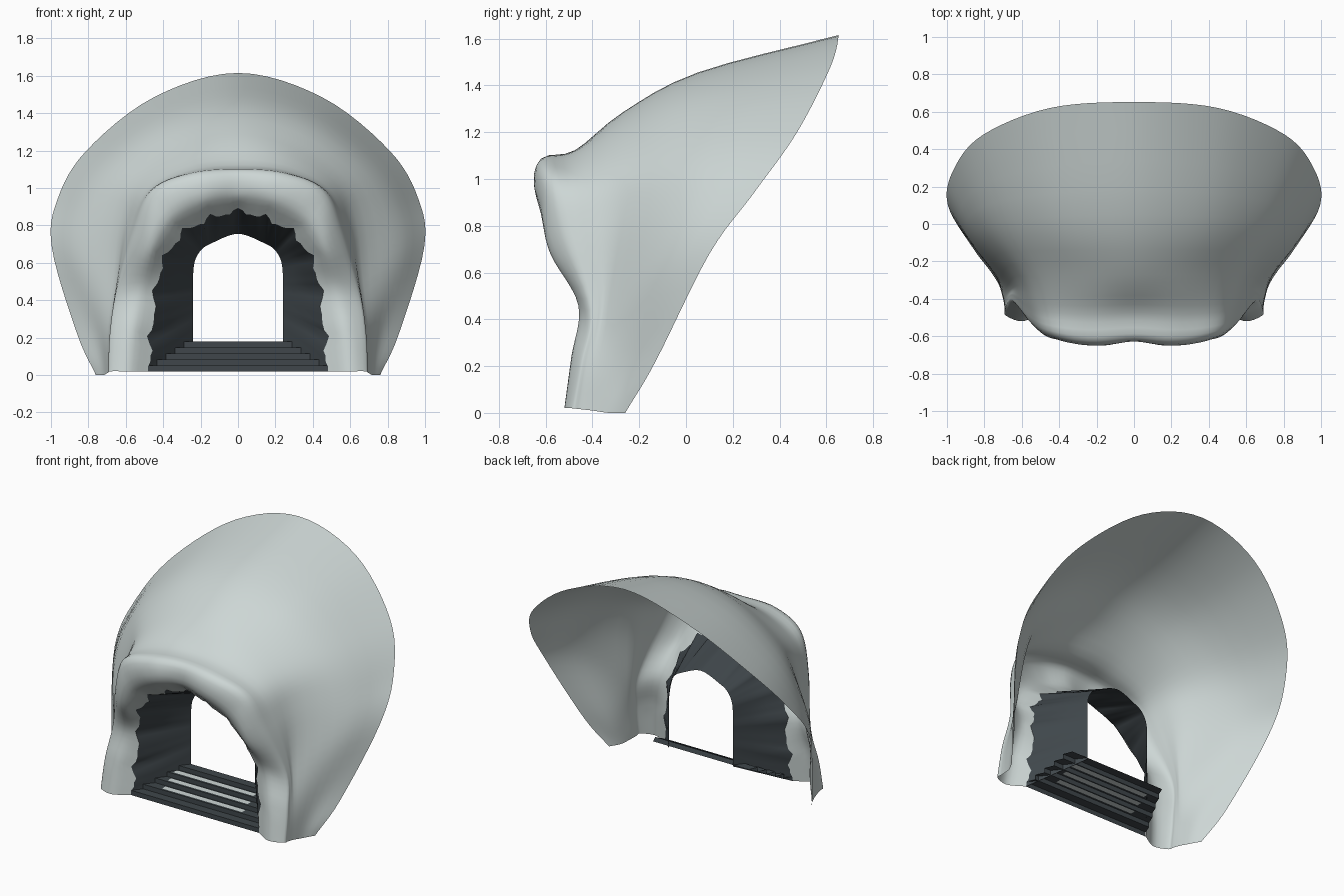
import bpy, math
from mathutils import Vector

if "Cube" in bpy.data.objects:
    bpy.data.objects.remove(bpy.data.objects["Cube"])


def material(name, rgb):
    m = bpy.data.materials.new(name)
    m.diffuse_color = (*rgb, 1)
    m.use_nodes = True
    m.node_tree.nodes["Principled BSDF"].inputs["Base Color"].default_value = m.diffuse_color
    return m


ROCK = material("pale rock", (0.61, 0.675, 0.665))
DARK = material("dark slate", (0.05, 0.062, 0.07))


def make(name, verts, faces, mats, smooth=True):
    me = bpy.data.meshes.new(name)
    me.from_pydata([tuple(v) for v in verts], [], faces)
    for m in mats:
        me.materials.append(m)
    me.update()
    ob = bpy.data.objects.new(name, me)
    bpy.context.collection.objects.link(ob)
    for p in me.polygons:
        p.use_smooth = smooth
    return ob


def spline(pts, n):
    """Catmull-Rom curve through pts, n segments per span."""
    p = [2 * pts[0] - pts[1]] + list(pts) + [2 * pts[-1] - pts[-2]]
    out = []
    for i in range(1, len(p) - 2):
        a, b, c, d = p[i - 1:i + 3]
        for k in range(n):
            t = k / n
            out.append(0.5 * (2 * b + (c - a) * t + (2 * a - 5 * b + 4 * c - d) * t * t
                              + (3 * b - a - 3 * c + d) * t ** 3))
    return out + [pts[-1]]


def arch(half, n):
    """Mirror a right-hand half arch (foot to apex) and smooth it."""
    pts = [Vector(p) for p in half]
    left = [Vector((-p.x, p.y, p.z)) for p in pts[:-1]]
    return spline(pts + left[::-1], n)


def loft(name, rings, mat):
    n = len(rings[0])
    verts = [v for r in rings for v in r]
    faces = [(i * n + j, i * n + j + 1, (i + 1) * n + j + 1, (i + 1) * n + j)
             for i in range(len(rings) - 1) for j in range(n - 1)]
    return make(name, verts, faces, [mat])


# Rock shell: half arches from the rear rim, over the brow, to the inner lip
rim = [(.76, -.26, 0), (.86, -.13, .22), (.995, .1, .68), (.965, .29, .94),
       (.81, .475, 1.2), (.45, .62, 1.485), (0, .652, 1.615)]
crown = [(.72, -.33, 0), (.76, -.24, .22), (.86, -.11, .62), (.83, -.02, .9),
         (.68, .02, 1.14), (.38, .04, 1.36), (0, .05, 1.455)]
neck = [(.7, -.4, .01), (.7, -.37, .22), (.67, -.32, .5), (.63, -.28, .84),
        (.53, -.28, 1.05), (.28, -.27, 1.22), (0, -.27, 1.285)]
brow = [(.685, -.49, .02), (.675, -.455, .22), (.64, -.42, .44), (.55, -.53, .75),
        (.45, -.59, .98), (.24, -.625, 1.07), (0, -.61, 1.09)]
face = [(.59, -.52, .02), (.57, -.49, .24), (.53, -.46, .46), (.47, -.58, .68),
        (.37, -.62, .85), (.18, -.645, .95), (0, -.62, .97)]
lip = [(.48, -.46, .02), (.465, -.44, .2), (.44, -.44, .45), (.39, -.5, .63),
       (.28, -.53, .77), (.14, -.54, .84), (0, -.53, .875)]
N = 6
# Ledge just behind the brow, dipping towards the crown of the arch
shelf = [Vector(a).lerp(Vector(b), .6) for a, b in zip(neck, brow)]
for i, p in enumerate(shelf):
    p.z -= .045 * max(0, i - 2) / 4
arches = [arch(h, N) for h in (rim, crown, neck, shelf, brow, face, lip)]

# Ragged edge where the rock meets the tunnel
count = len(arches[0])
for j in range(1, count - 1):
    w = abs(j - (count - 1) / 2)
    amt = 0.13 * math.sin(w * 1.05 + 1.5) + 0.08 * math.sin(w * 2.1 + 1)
    arches[-1][j] = arches[-1][j].lerp(arches[-2][j], amt)

columns = [spline([r[j] for r in arches], 4) for j in range(count)]
rows = [[c[i] for c in columns] for i in range(len(columns[0]))]
for r in rows:
    for p in r:
        p.z = max(p.z, 0)
loft("rock_shell", rows, ROCK)

# Dark tunnel narrowing to the rear doorway
D = -.16
door = [(.24, D, .17), (.24, D, .32), (.24, D, .46), (.235, D, .59),
        (.2, D, .665), (.14, D, .705), (0, D, .755)]
back = arch(door, N)
tunnel = [[p.lerp(q, t) for p, q in zip(arches[-1], back)] for t in (0, .33, .67, 1)]
loft("tunnel", tunnel, DARK)

# Stair sheet: zigzag of risers and treads, with pale strips on three treads
verts, faces, pale = [], [], []
STEPS, RISE, RUN = 5, 0.032, 0.06
profile = []
y, z = -0.46, 0.02
for s in range(STEPS):
    profile += [(y, z), (y, z + RISE), (y + RUN * .25, z + RISE), (y + RUN * .85, z + RISE)]
    y, z = y + RUN, z + RISE
profile.append((y, z))
for y, z in profile:
    half = 0.48 - 0.12 * (y + 0.46) / (STEPS * RUN)
    verts += [(x, y, z) for x in (-half, -0.3, 0.3, half)]
for i in range(len(profile) - 1):
    for c in range(3):
        a = i * 4 + c
        faces.append((a, a + 1, a + 5, a + 4))
        pale.append(c == 1 and i % 4 == 2 and 0 < i // 4 < 4)
stairs = make("stairs", verts, faces, [DARK, ROCK], smooth=False)
for p, flag in zip(stairs.data.polygons, pale):
    p.material_index = int(flag)
